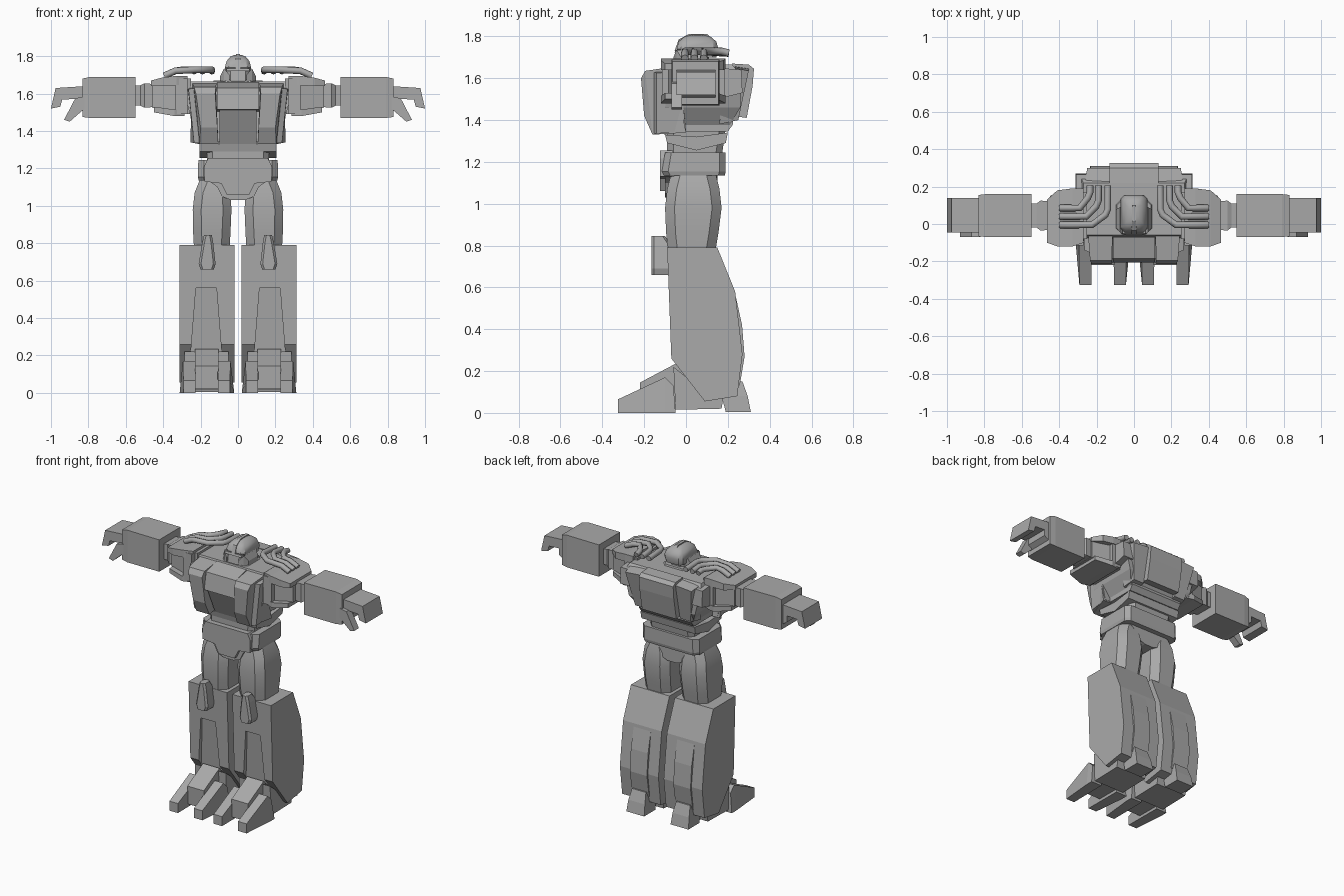
import bpy, bmesh, math
from mathutils import Vector

grey = bpy.data.materials.new("grey")
grey.diffuse_color = (0.40, 0.40, 0.40, 1)


def finish(name, bm, mirror=False, smooth=0):
    """Turn a bmesh into an object, optionally mirrored across x = 0."""
    bmesh.ops.recalc_face_normals(bm, faces=bm.faces)
    me = bpy.data.meshes.new(name)
    bm.to_mesh(me)
    bm.free()
    me.materials.append(grey)
    ob = bpy.data.objects.new(name, me)
    bpy.context.collection.objects.link(ob)
    if smooth:
        bpy.ops.object.select_all(action='DESELECT')
        ob.select_set(True)
        bpy.context.view_layer.objects.active = ob
        bpy.ops.object.shade_smooth_by_angle(angle=math.radians(smooth))
    if mirror:
        ob.modifiers.new("mirror", 'MIRROR')
    return ob


def loft(name, rings, mirror=False, smooth=0):
    """Skin equal-length rings of points and cap both ends."""
    bm = bmesh.new()
    vs = [[bm.verts.new(p) for p in r] for r in rings]
    n = len(vs[0])
    for a, b in zip(vs, vs[1:]):
        for i in range(n):
            j = (i + 1) % n
            bm.faces.new((a[i], a[j], b[j], b[i]))
    bm.faces.new(vs[0])
    bm.faces.new(vs[-1])
    return finish(name, bm, mirror, smooth)


def side(name, pts, x0, x1, mirror=True):
    """Extrude a (y, z) profile along x."""
    return loft(name, [[(x, y, z) for y, z in pts] for x in (x0, x1)], mirror)


def front(name, pts, y0, y1, mirror=True):
    """Extrude an (x, z) profile along y."""
    return loft(name, [[(x, y, z) for x, z in pts] for y in (y0, y1)], mirror)


def stack(name, levels, mirror=False, c=0.0, smooth=0):
    """Rectangles (z, x0, x1, y0, y1) with corners cut by c, stacked upward."""
    def ring(z, a, b, d, e):
        if not c:
            return [(a, d, z), (b, d, z), (b, e, z), (a, e, z)]
        return [(a + c, d, z), (b - c, d, z), (b, d + c, z), (b, e - c, z),
                (b - c, e, z), (a + c, e, z), (a, e - c, z), (a, d + c, z)]
    return loft(name, [ring(*l) for l in levels], mirror, smooth)


def along(name, levels, mirror=True):
    """Rectangles (x, y0, y1, z0, z1) joined along x."""
    return loft(name, [[(x, a, c), (x, b, c), (x, b, d), (x, a, d)]
                       for x, a, b, c, d in levels], mirror)


def tube(name, pts, r, mirror=True, n=8):
    """Round pipe swept through points, in the mitre plane at each bend."""
    pts = [Vector(p) for p in pts]
    rings = []
    for i, p in enumerate(pts):
        d = (pts[min(i + 1, len(pts) - 1)] - pts[max(i - 1, 0)]).normalized()
        u = d.cross(Vector((0, 0, 1))).normalized()
        w = u.cross(d)
        rings.append([p + r * (math.cos(t) * u + math.sin(t) * w)
                      for t in (2 * math.pi * k / n for k in range(n))])
    return loft(name, rings, mirror, 50)


# --- Lower legs, with a recessed front panel and raised calf panel
shin = side("lower_leg", [(-.09, .79), (.15, .79), (.235, .58), (.27, .28), (.245, .08),
                          (.09, .055), (-.07, .26)], .02, .312)
cutter = loft("shin_recess_cutter", [[(.115, y, .56), (.225, y, .56), (.255, y - d, .18), (.085, y - d, .18)]
                                     for y, d in ((-.2, 0), (-.065, -.03))])
cutter.hide_render = True
cutter.hide_viewport = True
cut = shin.modifiers.new("recess", 'BOOLEAN')
cut.object = cutter
cut.solver = 'EXACT'
shin.modifiers.move(1, 0)
side("calf_panel", [(.20, .6), (.235, .57), (.268, .42), (.28, .27), (.255, .12), (.2, .12)], .10, .23)

# --- Feet
side("foot_sole", [(-.06, .22), (.09, .10), (.18, .08), (.17, .02), (-.05, .015)], .05, .285)
side("instep", [(-.05, .235), (-.22, .145), (-.215, .02), (-.04, .02), (.06, .15)], .105, .23)
for nm, a in (("outer_toe", (.215, .305, .23, .312)), ("inner_toe", (.03, .12, .02, .105))):
    x0, x1, b0, b1 = a
    t0, t1 = (.228, .292) if nm == "outer_toe" else (.043, .107)
    loft(nm, [[(t0, -.325, 0), (t1, -.325, 0), (t1, -.325, .065), (t0, -.325, .065)],
              [(b0, -.10, 0), (b1, -.10, 0), (x1 - .01, -.10, .17), (x0 + .01, -.10, .17)],
              [(b0, -.05, 0), (b1, -.05, 0), (x1 - .01, -.06, .13), (x0 + .01, -.06, .13)]], True)
stack("heel", [(.005, .10, .235, .19, .31), (.08, .105, .23, .17, .295), (.15, .115, .22, .17, .27)], True)

# --- Knees and thighs
stack("knee_guard", [(.66, .13, .20, -.165, -.07), (.69, .12, .21, -.165, -.07),
                     (.80, .132, .192, -.165, -.07), (.845, .14, .182, -.165, -.10)], True, .012)
stack("thigh", [(.77, .045, .235, -.085, .14), (.86, .04, .24, -.095, .155), (.98, .035, .242, -.10, .17),
                (1.07, .04, .232, -.09, .16), (1.15, .07, .20, -.07, .14)], True, .045, 35)

# --- Pelvis: crotch, belt and raised front plate
front("crotch", [(.19, 1.16), (.11, 1.10), (.085, 1.05), (.035, 1.03), (-.035, 1.03), (-.085, 1.05),
                 (-.11, 1.10), (-.19, 1.16)], -.10, .15, False)
stack("belt", [(1.135, -.21, .21, -.105, .185), (1.155, -.215, .215, -.115, .19),
               (1.245, -.212, .212, -.10, .19)], c=.03)
front("belt_front", [(-.18, 1.215), (-.16, 1.255), (.16, 1.255), (.18, 1.215), (.18, 1.13), (.09, 1.12),
                     (.06, 1.06), (-.06, 1.06), (-.09, 1.12), (-.18, 1.13)], -.125, -.05, False)

# --- Waist
stack("waist", [(1.22, -.165, .165, -.09, .17), (1.36, -.17, .17, -.09, .19)], c=.03)
side("waist_band", [(-.10, 1.33), (-.09, 1.29), (.05, 1.255), (.19, 1.29), (.20, 1.34), (.05, 1.32)],
     -.205, .205, False)
side("ribs", [(-.11, 1.40), (-.10, 1.345), (.20, 1.345), (.225, 1.38), (.22, 1.42)], -.20, .20, False)

# --- Torso
stack("torso", [(1.36, -.19, .19, -.11, .20), (1.46, -.25, .25, -.10, .26),
                (1.62, -.29, .29, -.08, .26), (1.665, -.27, .27, -.06, .22)])
side("abdomen", [(-.19, 1.515), (-.105, 1.33), (0, 1.33), (0, 1.52)], -.10, .10, False)
side("chest_window", [(-.07, 1.66), (-.185, 1.63), (-.205, 1.515), (-.05, 1.50)], -.112, .112, False)
loft("chest_pod", [[(.115, -.06, 1.655), (.245, -.06, 1.655), (.255, .0, 1.34), (.12, .0, 1.34)],
                   [(.118, -.195, 1.635), (.235, -.195, 1.635), (.205, -.16, 1.33), (.105, -.16, 1.33)],
                   [(.122, -.215, 1.60), (.225, -.215, 1.60), (.20, -.20, 1.42), (.11, -.20, 1.42)]], True)
loft("chest_pod_flank", [[(x, -.16 + d, z) for x, d, z in
                          ((.22, 0, 1.63), (.265, .02, 1.625), (.235, .02, 1.335), (.19, 0, 1.335))],
                         [(.22, -.03, 1.64), (.27, -.03, 1.63), (.24, 0, 1.35), (.19, 0, 1.35)]], True)

# --- Back: central plate and flanking panels
side("back_plate", [(.22, 1.67), (.30, 1.665), (.325, 1.645), (.318, 1.56), (.29, 1.41), (.22, 1.42)],
     -.13, .13, False)
loft("back_panel", [[(.13, .30, 1.645), (.25, .30, 1.635), (.21, .25, 1.40), (.13, .25, 1.40)],
                    [(.13, .18, 1.665), (.27, .18, 1.66), (.22, .16, 1.38), (.13, .16, 1.38)]], True)
side("back_corner", [(.15, 1.65), (.265, 1.64), (.27, 1.53), (.15, 1.50)], .22, .31)

# --- Shoulders: core block between a top plate and a bottom plate
along("shoulder_core", [(.25, -.08, .17, 1.49, 1.68), (.33, -.085, .16, 1.49, 1.68),
                        (.46, -.06, .13, 1.525, 1.655)])
along("shoulder_top", [(.27, -.10, .19, 1.645, 1.695), (.33, -.12, .19, 1.645, 1.695),
                       (.41, -.12, .18, 1.64, 1.685), (.465, -.10, .13, 1.64, 1.67)])
along("shoulder_bottom", [(.285, -.10, .18, 1.48, 1.52), (.34, -.12, .19, 1.48, 1.515),
                          (.45, -.10, .15, 1.50, 1.53)])
for y0, y1 in ((-.115, -.07), (.14, .185)):
    along("shoulder_post", [(.27, y0, y1, 1.49, 1.68), (.335, y0, y1, 1.49, 1.68)])

# --- Arms
along("elbow_joint", [(.43, -.03, .12, 1.53, 1.65), (.50, -.035, .125, 1.525, 1.655),
                      (.52, -.02, .11, 1.535, 1.645), (.57, -.02, .11, 1.54, 1.64)])
along("forearm", [(.548, -.07, .16, 1.47, 1.688), (.79, -.07, .16, 1.47, 1.69),
                  (.832, -.065, .155, 1.475, 1.68)])
front("hand", [(.82, 1.64), (.975, 1.63), (1.0, 1.52), (.95, 1.53), (.94, 1.568), (.865, 1.572),
               (.865, 1.53), (.82, 1.50)], -.045, .14)
front("thumb", [(.82, 1.585), (.87, 1.575), (.93, 1.46), (.90, 1.45), (.82, 1.52)], -.07, -.02)

# --- Shoulder pipes, three nested bends per side
for yo, xi, bend in ((.085, .235, .29), (.04, .19, .255), (-.005, .14, .225)):
    tube("shoulder_pipe", [(.395, yo, 1.695), (.335, yo, 1.722), (bend, yo, 1.728),
                           (xi + .012, yo + .055, 1.728), (xi, yo + .085, 1.728),
                           (xi, .205, 1.72)], .018)

# --- Neck, collar and head
stack("collar", [(1.62, -.125, .125, -.07, .15), (1.675, -.09, .09, -.05, .13)], c=.03)
stack("neck", [(1.64, -.055, .055, 0, .11), (1.72, -.055, .055, 0, .11)], c=.02)
stack("face", [(1.64, -.045, .045, -.045, .08), (1.67, -.06, .06, -.055, .08),
               (1.73, -.06, .06, -.045, .08)], c=.02)
stack("helmet", [(1.70, -.065, .065, -.025, .145), (1.74, -.071, .071, -.045, .155),
                 (1.775, -.06, .06, -.035, .145), (1.797, -.042, .042, -.01, .12),
                 (1.806, -.022, .022, .02, .09)], c=.02, smooth=40)
side("brow", [(-.05, 1.735), (-.055, 1.722), (.04, 1.715), (.04, 1.738)], -.062, .062, False)
stack("crest", [(1.73, -.014, .014, -.055, .14), (1.785, -.013, .013, -.035, .13),
                (1.812, -.01, .01, .015, .10)])
along("cheek_guard", [(.045, -.06, .09, 1.645, 1.70), (.075, -.045, .09, 1.645, 1.735),
                      (.095, -.02, .08, 1.655, 1.695)])
